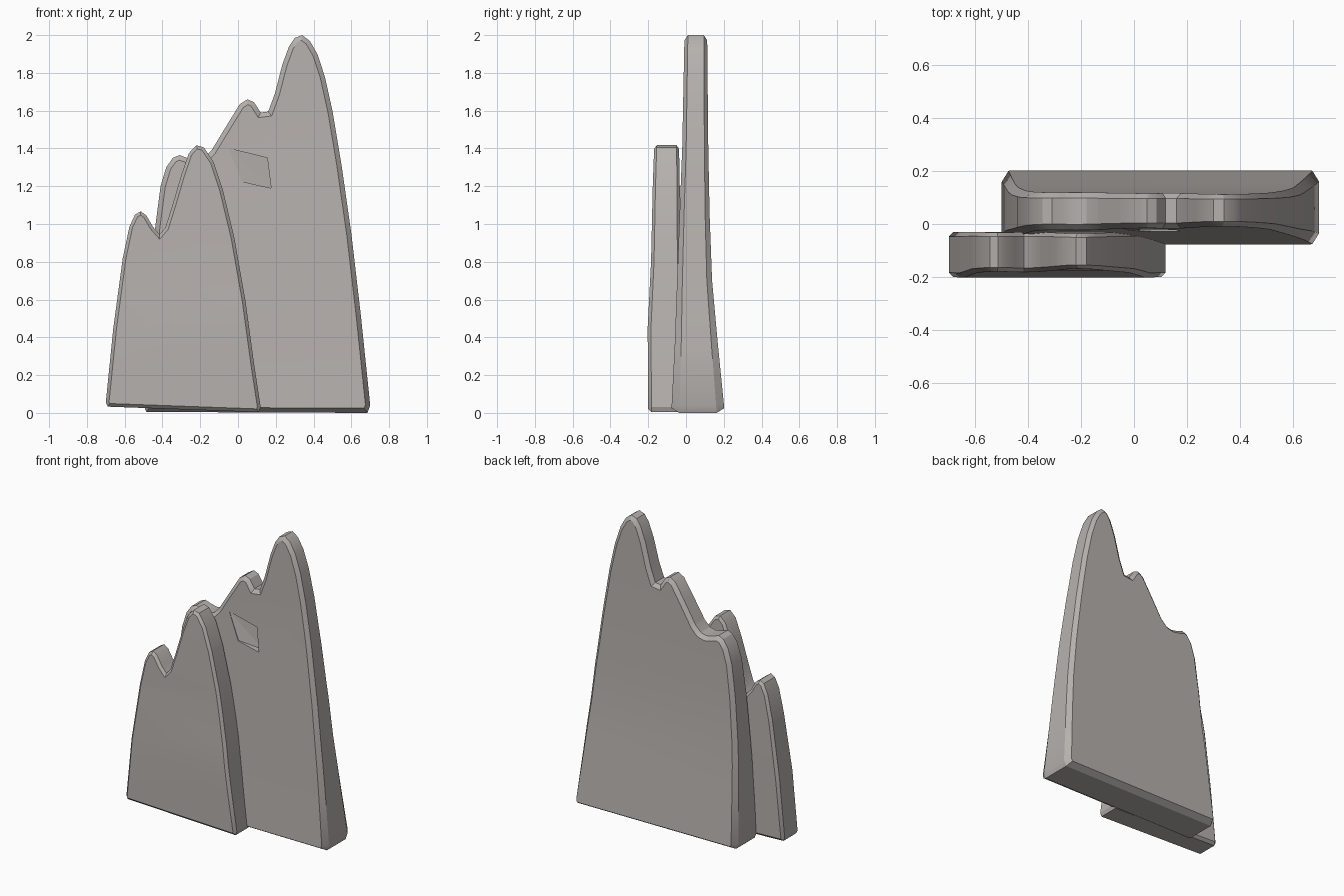
import bpy, bmesh
from mathutils import Vector

if "Cube" in bpy.data.objects:
    bpy.data.objects.remove(bpy.data.objects["Cube"])

rock = bpy.data.materials.new("warm grey rock")
rock.diffuse_color = (0.47, 0.44, 0.42, 1)
rock.use_nodes = True
rock.node_tree.nodes["Principled BSDF"].inputs["Base Color"].default_value = rock.diffuse_color


def lookup(table, z):
    """Linear interpolation of (z, front y, back y) rows."""
    for a, b in zip(table, table[1:]):
        if z <= b[0] or b is table[-1]:
            k = max(0, min(1, (z - a[0]) / (b[0] - a[0])))
            return a[1] + (b[1] - a[1]) * k, a[2] + (b[2] - a[2]) * k


def inset(points, d):
    """Move a clockwise outline inward by d."""
    out = []
    n = len(points)
    for i in range(n):
        p, q, r = (Vector(points[j % n]) for j in (i - 1, i, i + 1))
        u, v = (q - p).normalized(), (r - q).normalized()
        m = Vector((u.y + v.y, -u.x - v.x)).normalized()
        cosine = max(0.65, m.dot(Vector((u.y, -u.x))))
        out.append(q + m * d / cosine)
    return out


def ridge(name, outline, depth, rim):
    """Chamfered slab whose front and back follow the depth table."""
    bm = bmesh.new()
    inner = inset(outline, rim)
    c = rim * 0.9 / 0.15                      # chamfer as a share of thickness
    rings = []
    for pts, t in ((inner, 0), (outline, c), (outline, 1 - c), (inner, 1)):
        rings.append([bm.verts.new((p[0], t, p[1])) for p in pts])
    n = len(outline)
    for a, b in zip(rings, rings[1:]):
        for i in range(n):
            j = (i + 1) % n
            bm.faces.new((a[i], a[j], b[j], b[i]))
    bm.faces.new(rings[0])
    bm.faces.new(rings[-1][::-1])
    for row in depth[1:-1]:
        bmesh.ops.bisect_plane(bm, geom=bm.verts[:] + bm.edges[:] + bm.faces[:],
                               plane_co=(0, 0, row[0]), plane_no=(0, 0, 1))
    for v in bm.verts:
        f, b = lookup(depth, v.co.z)
        v.co.y = f + (b - f) * v.co.y
    bmesh.ops.recalc_face_normals(bm, faces=bm.faces[:])
    me = bpy.data.meshes.new(name)
    bm.to_mesh(me)
    bm.free()
    me.materials.append(rock)
    ob = bpy.data.objects.new(name, me)
    bpy.context.collection.objects.link(ob)
    bpy.ops.object.select_all(action='DESELECT')
    ob.select_set(True)
    bpy.context.view_layer.objects.active = ob
    bpy.ops.object.shade_smooth_by_angle(angle=0.5)
    return ob


# Tall back ridge with three peaks
back = ridge("back_ridge", [
    (-.485, .005), (-.50, .04), (-.475, .55), (-.44, .97), (-.41, 1.2), (-.38, 1.30),
    (-.345, 1.35), (-.31, 1.365), (-.27, 1.35), (-.22, 1.34), (-.18, 1.35), (-.14, 1.39),
    (-.055, 1.53), (.01, 1.635), (.05, 1.66), (.085, 1.645), (.12, 1.59), (.16, 1.595),
    (.195, 1.69), (.235, 1.845), (.27, 1.94), (.30, 1.985), (.34, 2.0), (.38, 1.97),
    (.42, 1.9), (.46, 1.78), (.50, 1.6), (.55, 1.3), (.60, .95), (.65, .52),
    (.70, .04), (.685, 0)],
    [(0, -.078, .205), (.35, -.06, .17), (.7, -.047, .138), (1.05, -.034, .125),
     (1.4, -.02, .118), (2, -.008, .112)], .025)

# Lower front ridge with two peaks
ridge("front_ridge", [
    (-.69, .033), (-.70, .055), (-.66, .45), (-.61, .82), (-.575, .985), (-.545, 1.05),
    (-.515, 1.067), (-.485, 1.045), (-.45, .985), (-.415, .945), (-.385, .98),
    (-.35, 1.09), (-.30, 1.26), (-.26, 1.375), (-.22, 1.417), (-.18, 1.405),
    (-.13, 1.33), (-.08, 1.18), (-.02, .93), (.04, .59), (.085, .26), (.12, .03), (.11, .004)],
    [(0, -.2, -.03), (.45, -.203, -.03), (.8, -.185, -.03), (1.2, -.176, -.033),
     (1.42, -.168, -.037)], .017)

# Wedge-shaped notch in the face of the back ridge
bm = bmesh.new()
quad = [(-.05, 1.40, -.018), (.155, 1.35, .025), (.175, 1.19, .02), (.02, 1.225, -.022)]
near = [bm.verts.new((x, -.1, z)) for x, z, y in quad]
deep = [bm.verts.new((x, y, z)) for x, z, y in quad]
bm.faces.new(near)
bm.faces.new((deep[0], deep[2], deep[1]))
bm.faces.new((deep[0], deep[3], deep[2]))
for i in range(4):
    j = (i + 1) % 4
    bm.faces.new((near[i], near[j], deep[j], deep[i]))
bmesh.ops.recalc_face_normals(bm, faces=bm.faces[:])
me = bpy.data.meshes.new("notch_cutter")
bm.to_mesh(me)
bm.free()
me.materials.append(rock)
cutter = bpy.data.objects.new("notch_cutter", me)
bpy.context.collection.objects.link(cutter)
cutter.hide_render = True
cutter.display_type = 'WIRE'
cut = back.modifiers.new("notch", 'BOOLEAN')
cut.operation = 'DIFFERENCE'
cut.solver = 'EXACT'
cut.object = cutter
